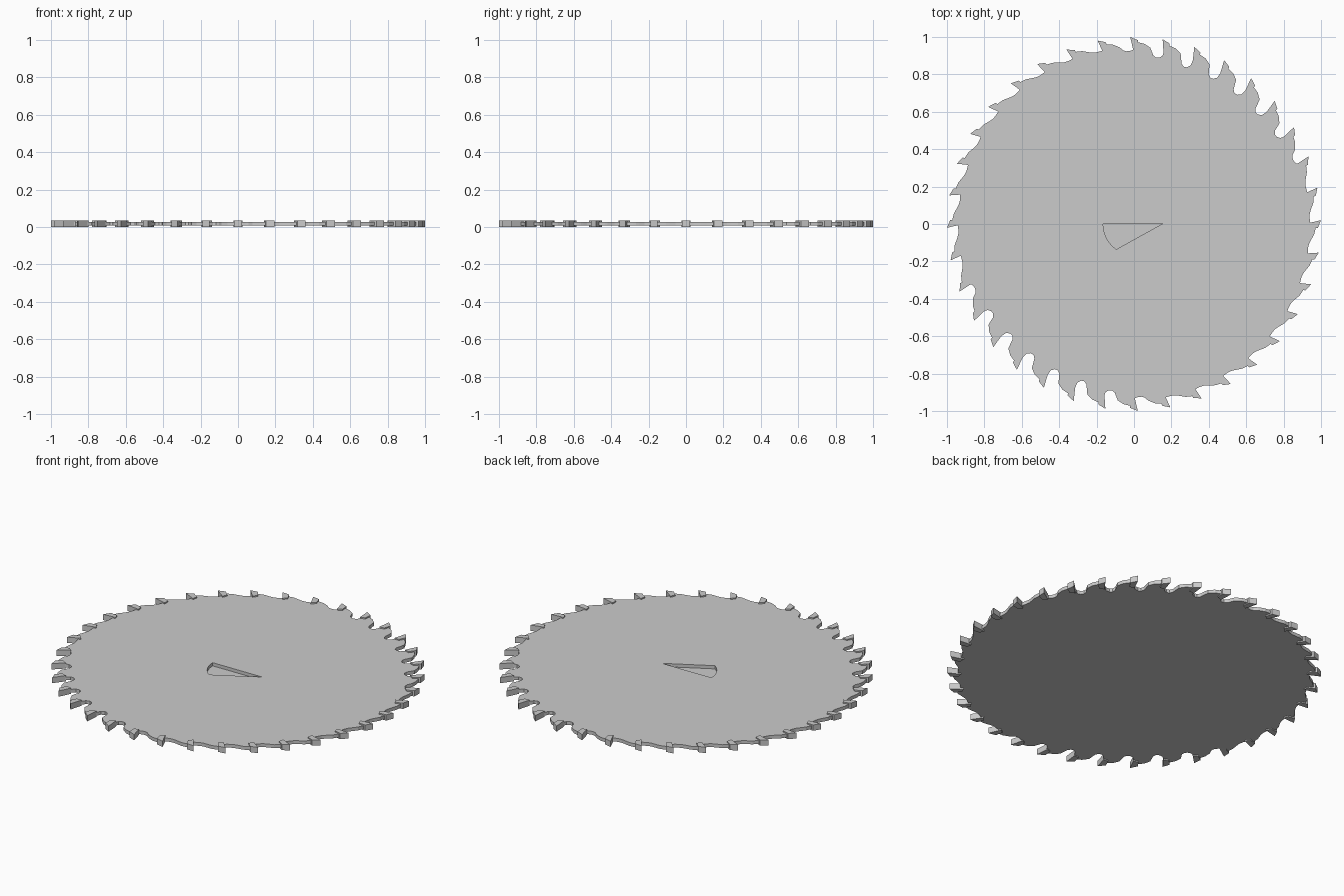
import bpy, bmesh
from math import radians, cos, sin

if "Cube" in bpy.data.objects:
    bpy.data.objects.remove(bpy.data.objects["Cube"])

TEETH = 36
STEP = 360 / TEETH
TIP = 1.2            # angle of the first tooth tip
PLATE = (0.007, 0.027)
CARBIDE = (0.0, 0.034)


def polar(deg, r):
    return (r * cos(radians(deg)), r * sin(radians(deg)))


def add_prism(bm, outline, z0, z1):
    """Extrude a closed counter-clockwise outline from z0 to z1."""
    low = [bm.verts.new((x, y, z0)) for x, y in outline]
    high = [bm.verts.new((x, y, z1)) for x, y in outline]
    bm.faces.new(high)
    bm.faces.new(low[::-1])
    n = len(outline)
    for i in range(n):
        j = (i + 1) % n
        bm.faces.new((low[i], low[j], high[j], high[i]))


def make_object(name, bm):
    bmesh.ops.recalc_face_normals(bm, faces=bm.faces)
    mesh = bpy.data.meshes.new(name)
    bm.to_mesh(mesh)
    bm.free()
    obj = bpy.data.objects.new(name, mesh)
    bpy.context.collection.objects.link(obj)
    return obj


# Blade plate: repeated gullet and tooth back (degrees from tip, radius)
gullet = [(-1.0, 0.93), (-0.8, 0.90), (0.2, 0.884), (1.3, 0.882), (2.3, 0.895),
          (2.9, 0.92), (3.5, 0.945), (5.5, 0.965), (7.6, 0.972)]
outline = []
for i in range(TEETH):
    a = TIP + i * STEP
    # gullets are open on two opposite sides and shallow elsewhere
    depth = min(1, max(0.15, 1.25 * cos(radians(2 * (a - 55)))))
    for da, r in gullet:
        if r < 0.95:
            r = 0.95 + (r - 0.95) * depth
        outline.append(polar(a + da, r))
bm = bmesh.new()
add_prism(bm, outline, *PLATE)
plate = make_object("blade_plate", bm)

# Wedge-shaped recess in the top around the centre
bm = bmesh.new()
wedge = [polar(180 + 55 * k / 8, 0.165) for k in range(9)] + [(0.155, 0.003)]
add_prism(bm, wedge, PLATE[0] + 0.001, 0.06)
cutter = make_object("centre_recess_cutter", bm)
cutter.hide_render = True
mod = plate.modifiers.new("centre_recess", 'BOOLEAN')
mod.operation = 'DIFFERENCE'
mod.solver = 'EXACT'
mod.object = cutter
bpy.context.view_layer.objects.active = plate
bpy.ops.object.modifier_apply(modifier=mod.name)
bpy.data.objects.remove(cutter)

# Wider cutting tips on every tooth
tip = [(0, 1.0), (-2.4, 0.983), (-2.7, 0.94), (-1.05, 0.925)]
bm = bmesh.new()
for i in range(TEETH):
    a = TIP + i * STEP
    add_prism(bm, [polar(a + da, r) for da, r in tip], *CARBIDE)
make_object("cutting_tips", bm)
